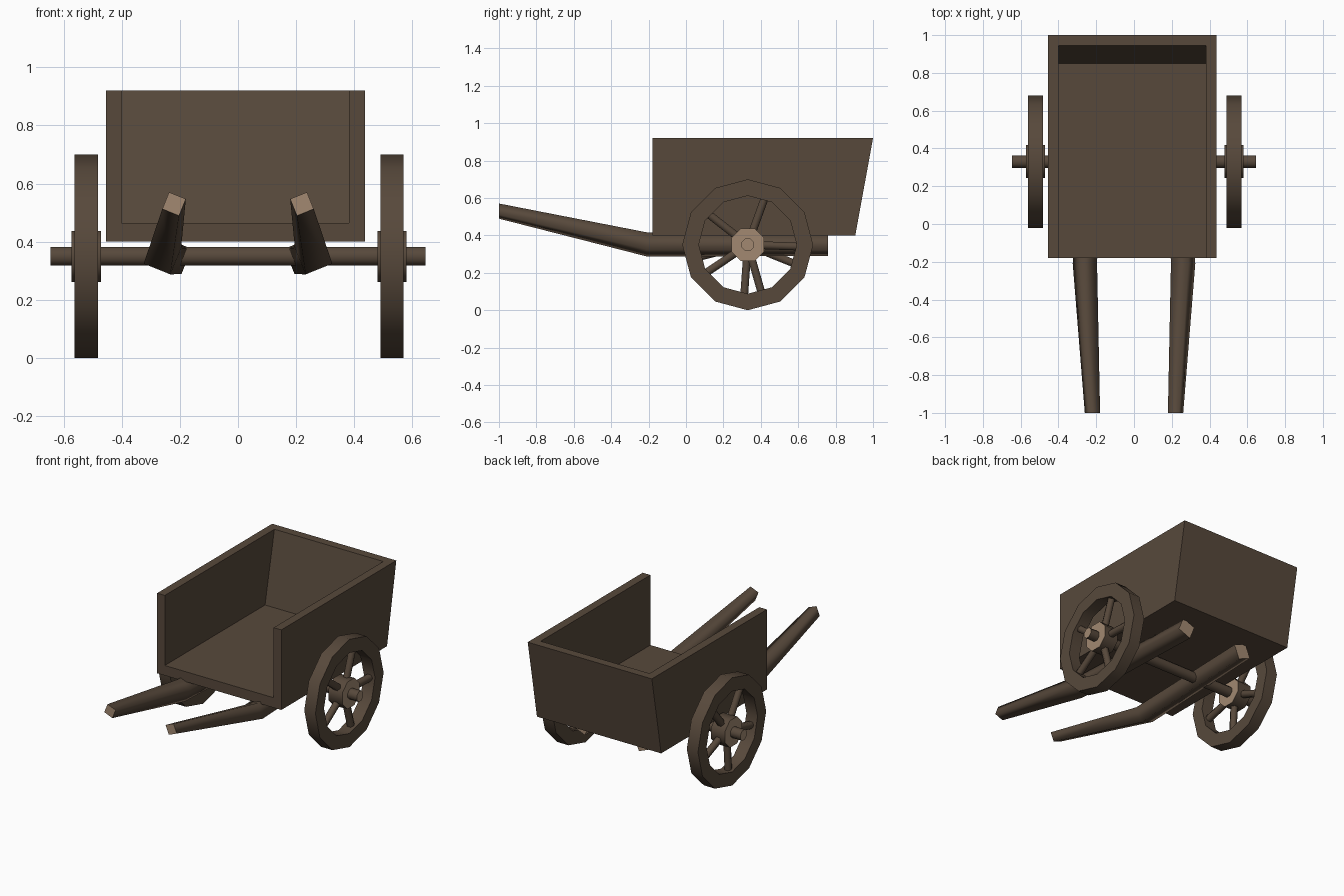
import bpy, bmesh, math
from mathutils import Vector, Matrix

if "Cube" in bpy.data.objects:
    bpy.data.objects.remove(bpy.data.objects["Cube"])


def material(name, color):
    m = bpy.data.materials.new(name)
    m.diffuse_color = (*color, 1)
    m.use_nodes = True
    m.node_tree.nodes["Principled BSDF"].inputs["Base Color"].default_value = m.diffuse_color
    return m


WOOD = material("dark wood", (0.096, 0.066, 0.044))
CUT = material("cut wood", (0.36, 0.25, 0.165))


def finish(name, bm):
    bmesh.ops.recalc_face_normals(bm, faces=bm.faces[:])
    me = bpy.data.meshes.new(name)
    bm.to_mesh(me)
    bm.free()
    me.materials.append(WOOD)
    me.materials.append(CUT)
    ob = bpy.data.objects.new(name, me)
    bpy.context.collection.objects.link(ob)
    return ob


def board(name, profile, x0, x1):
    """Extrude a y/z profile along x."""
    bm = bmesh.new()
    f = bm.faces.new([bm.verts.new((x0, y, z)) for y, z in profile])
    ext = bmesh.ops.extrude_face_region(bm, geom=[f])["geom"]
    bmesh.ops.translate(bm, vec=(x1 - x0, 0, 0),
                        verts=[v for v in ext if isinstance(v, bmesh.types.BMVert)])
    return finish(name, bm)


def loft(bm, rings, caps=True):
    """Smooth skin over rings of points, with pale flat end caps."""
    vs = [[bm.verts.new(p) for p in r] for r in rings]
    n = len(vs[0])
    for a, b in zip(vs, vs[1:]):
        for i in range(n):
            j = (i + 1) % n
            bm.faces.new((a[i], a[j], b[j], b[i])).smooth = True
    if caps:
        for r in (vs[0], vs[-1]):
            f = bm.faces.new(r)
            f.material_index = 1
            for e in f.edges:
                e.smooth = False


def circle(center, u, v, r, n, phase=0):
    return [Vector(center) + r * (math.cos(a) * Vector(u) + math.sin(a) * Vector(v))
            for a in (math.radians(phase) + math.tau * i / n for i in range(n))]


Y, Z = (0, 1, 0), (0, 0, 1)
X = (1, 0, 0)
WY, WZ = 0.33, 0.35

# cart box: open front, sloped back
side = [(-0.18, 0.40), (0.905, 0.40), (1.0, 0.92), (-0.18, 0.92)]
board("left_side", side, -0.455, -0.40)
board("right_side", side, 0.382, 0.437)
board("floor", [(-0.18, 0.40), (0.88, 0.40), (0.88, 0.465), (-0.18, 0.465)], -0.40, 0.382)
board("back_board", [(0.835, 0.40), (0.905, 0.40), (1.0, 0.92), (0.945, 0.92)], -0.40, 0.382)

# handles: bent square poles under the floor
for s, label in ((-1, "left"), (1, "right")):
    bm = bmesh.new()
    loft(bm, [circle((s * x, y, z), X, Z, r, 4, 45 + s * 22)
              for x, y, z, r in ((0.22, -1.0, 0.53, 0.044),
                                 (0.26, -0.21, 0.352, 0.07),
                                 (0.22, 0.76, 0.35, 0.066))])
    finish(label + "_handle", bm)

# axle
bm = bmesh.new()
loft(bm, [circle((x, WY, WZ), Y, Z, 0.035, 8, 22.5) for x in (-0.645, 0.645)])
finish("axle", bm)

# wheels
for cx, phase, label in ((-0.522, 50, "left"), (0.53, 70, "right")):
    # rim
    bm = bmesh.new()
    pts = [(0.35, -0.04), (0.35, 0.04), (0.262, 0.04), (0.262, -0.04)]
    rings = [[bm.verts.new(p) for p in circle((cx + dx, WY, WZ), Y, Z, r, 12)] for r, dx in pts]
    for k in range(4):
        a, b = rings[k], rings[(k + 1) % 4]
        for i in range(12):
            j = (i + 1) % 12
            bm.faces.new((a[i], a[j], b[j], b[i])).smooth = k % 2 == 0
            bm.edges.get((a[i], a[j])).smooth = False
    finish(label + "_rim", bm)

    # hub
    bm = bmesh.new()
    loft(bm, [circle((cx + dx, WY, WZ), Y, Z, 0.095, 8, 22.5) for dx in (-0.05, 0.05)])
    finish(label + "_hub", bm)

    # spokes
    bm = bmesh.new()
    for i in range(5):
        a = math.radians(phase + 72 * i)
        d = Vector((0, math.cos(a), math.sin(a)))
        t = Vector((0, -math.sin(a), math.cos(a)))
        c = Vector((cx, WY, WZ))
        loft(bm, [circle(c + d * r, X, t, 0.024, 6) for r in (0.06, 0.28)])
    finish(label + "_spokes", bm)
